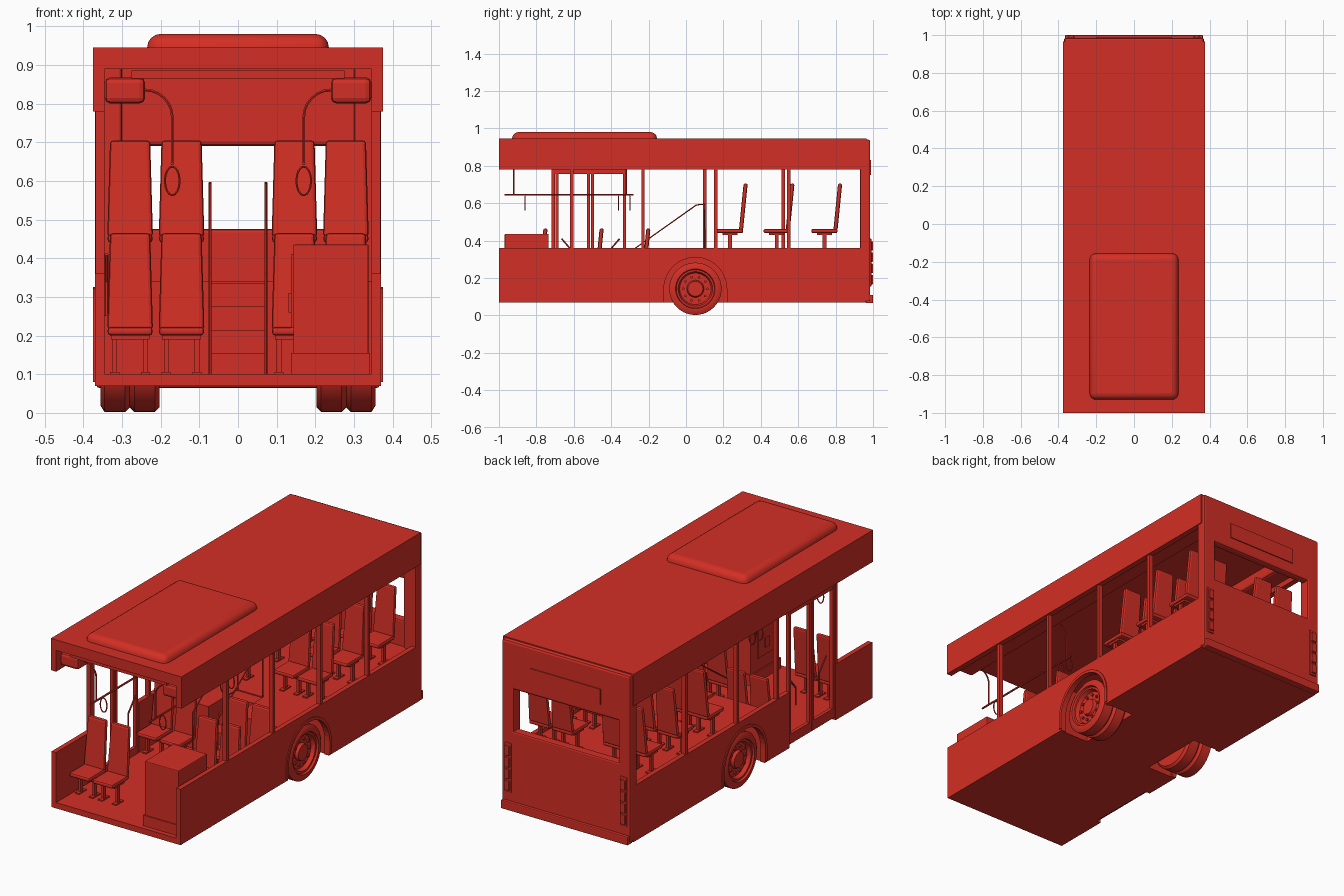
import bpy, bmesh, math
from mathutils import Matrix, Vector

old = bpy.data.objects.get("Cube")
if old:
    bpy.data.objects.remove(old, do_unlink=True)

red = bpy.data.materials.new("bus_red")
red.use_nodes = True
RED = (0.65, 0.028, 0.018, 1)
red.diffuse_color = RED
red.node_tree.nodes["Principled BSDF"].inputs["Base Color"].default_value = RED
smooth = []


def add(name, mesh, round_part=False):
    ob = bpy.data.objects.new(name, mesh)
    bpy.context.scene.collection.objects.link(ob)
    mesh.materials.clear()
    mesh.materials.append(red)
    if round_part:
        smooth.append(ob)
    return ob


def finish(name, bm, round_part=False):
    bmesh.ops.recalc_face_normals(bm, faces=bm.faces[:])
    mesh = bpy.data.meshes.new(name)
    bm.to_mesh(mesh)
    bm.free()
    return add(name, mesh, round_part)


def box(name, x, y, z, bevel=0, segments=2):
    bm = bmesh.new()
    bmesh.ops.create_cube(bm, size=1)
    for v in bm.verts:
        v.co = Vector([(a + b) / 2 + c * abs(b - a) for (a, b), c in zip((x, y, z), v.co)])
    ob = finish(name, bm)
    if bevel:
        m = ob.modifiers.new("rounded_edges", "BEVEL")
        m.width, m.segments = bevel, segments
    return ob


def pair(name, x, y, z, bevel=0):
    for s, side in ((1, "left"), (-1, "right")):
        box(f"{side}_{name}", (x[0] * s, x[1] * s), y, z, bevel)


def prism(name, outline, x0, x1):
    bm = bmesh.new()
    face = bm.faces.new([bm.verts.new((x0, y, z)) for y, z in outline])
    new = bmesh.ops.extrude_face_region(bm, geom=[face])["geom"]
    bmesh.ops.translate(bm, verts=[g for g in new if isinstance(g, bmesh.types.BMVert)],
                        vec=(x1 - x0, 0, 0))
    return finish(name, bm)


def tube(name, points, radius, closed=False):
    cu = bpy.data.curves.new(name, "CURVE")
    cu.dimensions = "3D"
    cu.bevel_depth, cu.bevel_resolution, cu.use_fill_caps = radius, 1, True
    sp = cu.splines.new("POLY")
    sp.points.add(len(points) - 1)
    for p, co in zip(sp.points, points):
        p.co = (*co, 1)
    sp.use_cyclic_u = closed
    temp = bpy.data.objects.new(name + "_path", cu)
    bpy.context.scene.collection.objects.link(temp)
    bpy.context.view_layer.update()
    mesh = bpy.data.meshes.new_from_object(temp.evaluated_get(bpy.context.evaluated_depsgraph_get()))
    bpy.data.objects.remove(temp, do_unlink=True)
    return add(name, mesh, True)


# Side walls with wheel arches, door gap on the right side
AXLE_Y, AXLE_Z, ARCH = 0.05, 0.142, 0.168
arc = [(AXLE_Y - ARCH * math.cos(math.pi * i / 20), AXLE_Z + ARCH * math.sin(math.pi * i / 20))
       for i in range(21)]


def wall(name, s, front):
    outline = [(front, 0.07), (AXLE_Y - ARCH, 0.07), *arc, (AXLE_Y + ARCH, 0.07),
               (0.96, 0.07), (0.96, 0.36), (front, 0.36)]
    prism(name, outline, 0.345 * s, 0.37 * s)


wall("left_wall", 1, -1)
wall("right_wall", -1, -0.32)
box("right_front_wall", (-0.37, -0.345), (-1, -0.7), (0.07, 0.36))
for s in (1, -1):
    rim = [(y, z) for y, z in arc]
    outer = [(AXLE_Y + (y - AXLE_Y) * 1.09, AXLE_Z + (z - AXLE_Z) * 1.09) for y, z in arc]
    prism("wheel_arch_lip", [(rim[0][0], 0.08), *rim, (rim[-1][0], 0.08),
                             (outer[-1][0], 0.08), *outer[::-1], (outer[0][0], 0.08)],
          0.36 * s, 0.375 * s)
    # Wheel wells and seat podiums
    box("well_inner_wall", (0.19 * s, 0.2 * s), (-0.13, 0.23), (0.07, 0.33))
    for y in (-0.13, 0.23):
        box("well_end", (0.19 * s, 0.345 * s), (y - 0.005, y + 0.005), (0.07, 0.33))
    box("podium_front", (0.075 * s, 0.2 * s), (-0.135, -0.125), (0.1, 0.33))
    box("podium_side", (0.075 * s, 0.085 * s), (-0.135, 0.1), (0.1, 0.33))
    box("podium_top", (0.075 * s, 0.345 * s), (-0.135, 0.1), (0.325, 0.34))

# Floors and aisle steps
box("front_floor", (-0.345, 0.345), (-1, -0.13), (0.07, 0.1))
box("middle_floor", (-0.19, 0.19), (-0.13, 0.23), (0.07, 0.1))
box("rear_underside", (-0.345, 0.345), (0.23, 0.96), (0.07, 0.1))
box("rear_floor", (-0.345, 0.345), (0.1, 0.96), (0.325, 0.34))
for i in range(4):
    box("aisle_step", (-0.075, 0.075), (-0.2 + 0.075 * i, 0.11), (0.1, 0.155 + 0.06 * i))

# Roof, side bands, roof unit and ceiling ducts
box("roof", (-0.37, 0.37), (-1, 0.965), (0.89, 0.945))
pair("roof_band", (0.345, 0.375), (-1, 0.965), (0.78, 0.945))
unit = box("roof_unit", (-0.235, 0.235), (-0.93, -0.155), (0.9, 0.98), 0.035, 4)
smooth.append(unit)
box("ceiling_panel", (-0.275, 0.275), (-0.98, 0.95), (0.865, 0.885))
pair("ceiling_duct", (0.24, 0.345), (-0.97, 0.95), (0.8, 0.868), 0.015)

# Rear end with window, bumper and lamp columns
box("rear_lower_panel", (-0.37, 0.37), (0.94, 0.985), (0.075, 0.475), 0.008)
box("rear_upper_panel", (-0.37, 0.37), (0.94, 0.985), (0.69, 0.94), 0.012)
pair("rear_corner", (0.3, 0.37), (0.93, 0.985), (0.075, 0.935), 0.008)
box("rear_bumper", (-0.365, 0.365), (0.96, 1), (0.065, 0.11), 0.005)
box("rear_sign_plate", (-0.2, 0.2), (0.98, 0.99), (0.75, 0.83))
pair("lamp_column", (0.312, 0.352), (0.98, 0.991), (0.155, 0.41), 0.004)
for i in range(4):
    pair("rear_lamp", (0.318, 0.346), (0.985, 1), (0.166 + 0.06 * i, 0.216 + 0.06 * i), 0.004)

# Window posts
for s, ys in ((1, (-0.61, -0.23, 0.16, 0.55)), (-1, (-0.71, -0.23, 0.1, 0.52))):
    for y in ys:
        box("window_post", (0.345 * s, 0.368 * s), (y - 0.009, y + 0.009), (0.35, 0.79))

# Double door made of two framed leaves with slanted grips
box("door_header", (-0.365, -0.345), (-0.7, -0.32), (0.755, 0.785))
for y0, y1, lean in ((-0.698, -0.512, 0.03), (-0.508, -0.322, -0.03)):
    for y in (y0, y1 - 0.016):
        box("door_stile", (-0.366, -0.348), (y, y + 0.016), (0.085, 0.765))
    box("door_bottom_rail", (-0.366, -0.348), (y0, y1), (0.085, 0.135))
    mid = (y0 + y1) / 2 - lean
    tube("door_grip", [(-0.34, mid - lean, 0.41), (-0.34, mid + lean, 0.34),
                       (-0.34, mid + lean, 0.25)], 0.005)


# Seats: padded base, leaning back, foot frame
def seat(x, y, floor):
    z = floor + 0.11
    back = box("seat_back", (x - 0.059, x + 0.059), (y - 0.022, y), (z + 0.005, z + 0.255), 0.009)
    for v in back.data.vertices:
        if v.co.z > z + 0.1:
            v.co.y += 0.025
            v.co.x += (x - v.co.x) * 0.12
    box("seat_pad", (x - 0.058, x + 0.058), (y - 0.14, y), (z - 0.01, z + 0.012), 0.008)
    box("seat_bracket", (x - 0.05, x + 0.05), (y - 0.11, y - 0.03), (z - 0.02, z - 0.01))
    for dx in (-0.04, 0.04):
        box("seat_leg", (x + dx - 0.006, x + dx + 0.006), (y - 0.08, y - 0.06), (floor, z - 0.01))
        box("seat_foot", (x + dx - 0.012, x + dx + 0.012), (y - 0.1, y - 0.04), (floor, floor + 0.006))


rows = [(1, -0.465, 0.1), (1, -0.215, 0.1), (-1, -0.765, 0.1), (-1, -0.215, 0.1)]
rows += [(s, y, 0.34) for s in (1, -1) for y in (0.305, 0.555, 0.81)]
for s, y, floor in rows:
    for x in (0.146, 0.279):
        seat(x * s, y, floor)

# Driver cabinet with side panel
box("driver_cabinet", (0.143, 0.338), (-0.97, -0.735), (0.15, 0.435), 0.004)
box("cabinet_base", (0.137, 0.342), (-0.975, -0.73), (0.1, 0.155))
box("cabinet_panel", (0.137, 0.145), (-0.92, -0.79), (0.22, 0.41))
box("cabinet_latch", (0.13, 0.14), (-0.87, -0.84), (0.26, 0.31))

# Stair rails, ceiling rails, hangers and hand straps
for s in (1, -1):
    x = 0.072 * s
    tube("stair_rail", [(x, -0.27, 0.1), (x, -0.27, 0.36), (x, 0.055, 0.59),
                        (x, 0.1, 0.595), (x, 0.1, 0.34)], 0.004)
    x = 0.17 * s
    tube("ceiling_rail", [(x, -0.97, 0.645), (x, -0.28, 0.645)], 0.005)
    bend = [(s * (0.24 - 0.07 * math.sin(a)), 0.765 + 0.07 * math.cos(a))
            for a in [math.pi * i / 12 for i in range(7)]]
    for y in (-0.92, -0.32):
        tube("rail_hanger", [(0.26 * s, y, 0.835)] + [(bx, y, bz) for bx, bz in bend]
             + [(x, y, 0.645)], 0.004)
    for y in (-0.86, -0.36, -0.3):
        tube("hand_strap", [(x + 0.019 * math.cos(a), y, 0.6 + 0.037 * math.sin(a))
                            for a in [math.tau * i / 16 for i in range(16)]], 0.003, True)

# Twin wheels with dished hubs and bolts
profile = [(0.34, 0), (0.34, 0.04), (0.325, 0.046), (0.325, 0.084), (0.345, 0.092),
           (0.345, 0.102), (0.355, 0.106), (0.355, 0.124), (0.345, 0.14), (0.292, 0.14),
           (0.28, 0.128), (0.268, 0.14), (0.215, 0.14), (0.203, 0.128), (0.203, 0)]
for s, side in ((1, "left"), (-1, "right")):
    bm = bmesh.new()
    vs = [bm.verts.new((x * s, AXLE_Y, AXLE_Z + r)) for x, r in profile]
    es = [bm.edges.new(e) for e in zip(vs, vs[1:])]
    bmesh.ops.spin(bm, geom=vs + es, cent=(0, AXLE_Y, AXLE_Z), axis=(1, 0, 0),
                   angle=math.tau, steps=40, use_merge=False)
    bmesh.ops.remove_doubles(bm, verts=bm.verts[:], dist=0.0001)
    for i in range(10):
        a = math.tau * i / 10
        place = Matrix.Translation((0.328 * s, AXLE_Y + 0.065 * math.cos(a), AXLE_Z + 0.065 * math.sin(a)))
        bmesh.ops.create_cone(bm, cap_ends=True, segments=8, radius1=0.007, radius2=0.007, depth=0.014,
                              matrix=place @ Matrix.Rotation(math.pi / 2, 4, "Y"))
    finish(side + "_twin_wheel", bm, True)

# Smooth shading on round parts
bpy.ops.object.select_all(action="DESELECT")
for ob in smooth:
    ob.select_set(True)
bpy.context.view_layer.objects.active = smooth[0]
bpy.ops.object.shade_smooth_by_angle(angle=math.radians(35))
